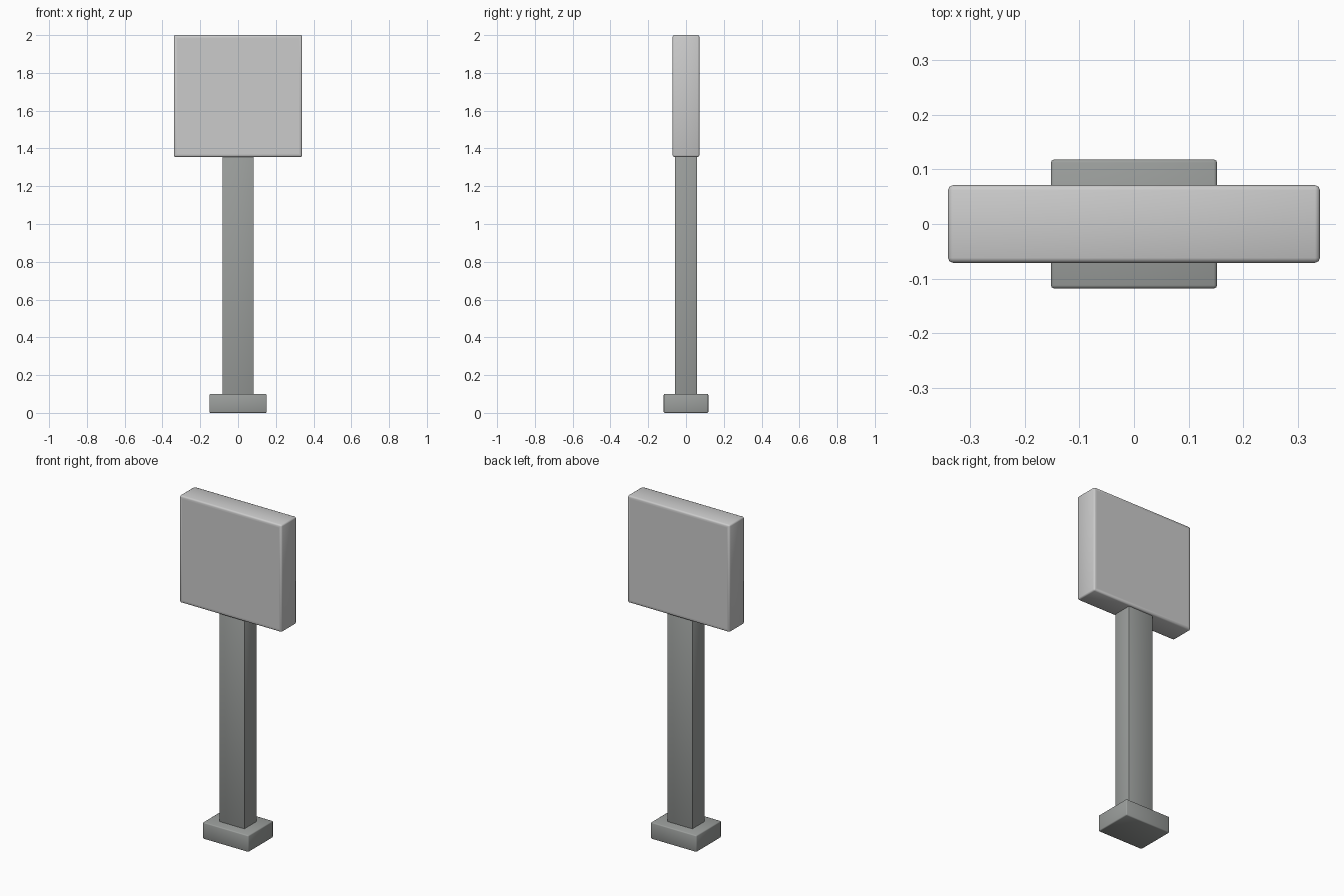
import bpy, bmesh, math

if "Cube" in bpy.data.objects:
    bpy.data.objects.remove(bpy.data.objects["Cube"], do_unlink=True)


def material(name, rgb):
    mat = bpy.data.materials.new(name)
    mat.use_nodes = True
    mat.diffuse_color = (*rgb, 1)
    mat.node_tree.nodes["Principled BSDF"].inputs["Base Color"].default_value = (*rgb, 1)
    return mat


def block(name, half_x, half_y, low, high, bevel, mat, rim=0):
    """Softly bevelled box, with an optional flat border on its front and back."""
    bm = bmesh.new()
    bmesh.ops.create_cube(bm, size=2)
    for v in bm.verts:
        v.co = (v.co.x * half_x, v.co.y * half_y, high if v.co.z > 0 else low)
    bmesh.ops.bevel(bm, geom=bm.edges[:], offset=bevel, segments=2, profile=0.5, affect='EDGES')
    bm.normal_update()
    if rim:
        sides = [f for f in bm.faces if abs(f.normal.y) > 0.99]
        bmesh.ops.inset_individual(bm, faces=sides, thickness=rim)
    mesh = bpy.data.meshes.new(name)
    bm.to_mesh(mesh)
    bm.free()
    mesh.materials.append(mat)
    obj = bpy.data.objects.new(name, mesh)
    bpy.context.collection.objects.link(obj)
    bpy.ops.object.select_all(action='DESELECT')
    obj.select_set(True)
    bpy.context.view_layer.objects.active = obj
    bpy.ops.object.shade_smooth_by_angle(angle=math.radians(50))
    return obj


light_grey = material("light_grey", (0.60, 0.60, 0.60))
steel_grey = material("steel_grey", (0.33, 0.345, 0.335))

# Foot, upright and sign panel
block("base_plate", 0.152, 0.118, 0, 0.10, 0.006, steel_grey)
block("post", 0.083, 0.058, 0.09, 1.37, 0.003, steel_grey)
block("sign_panel", 0.34, 0.071, 1.355, 2.0, 0.009, light_grey, rim=0.014)
